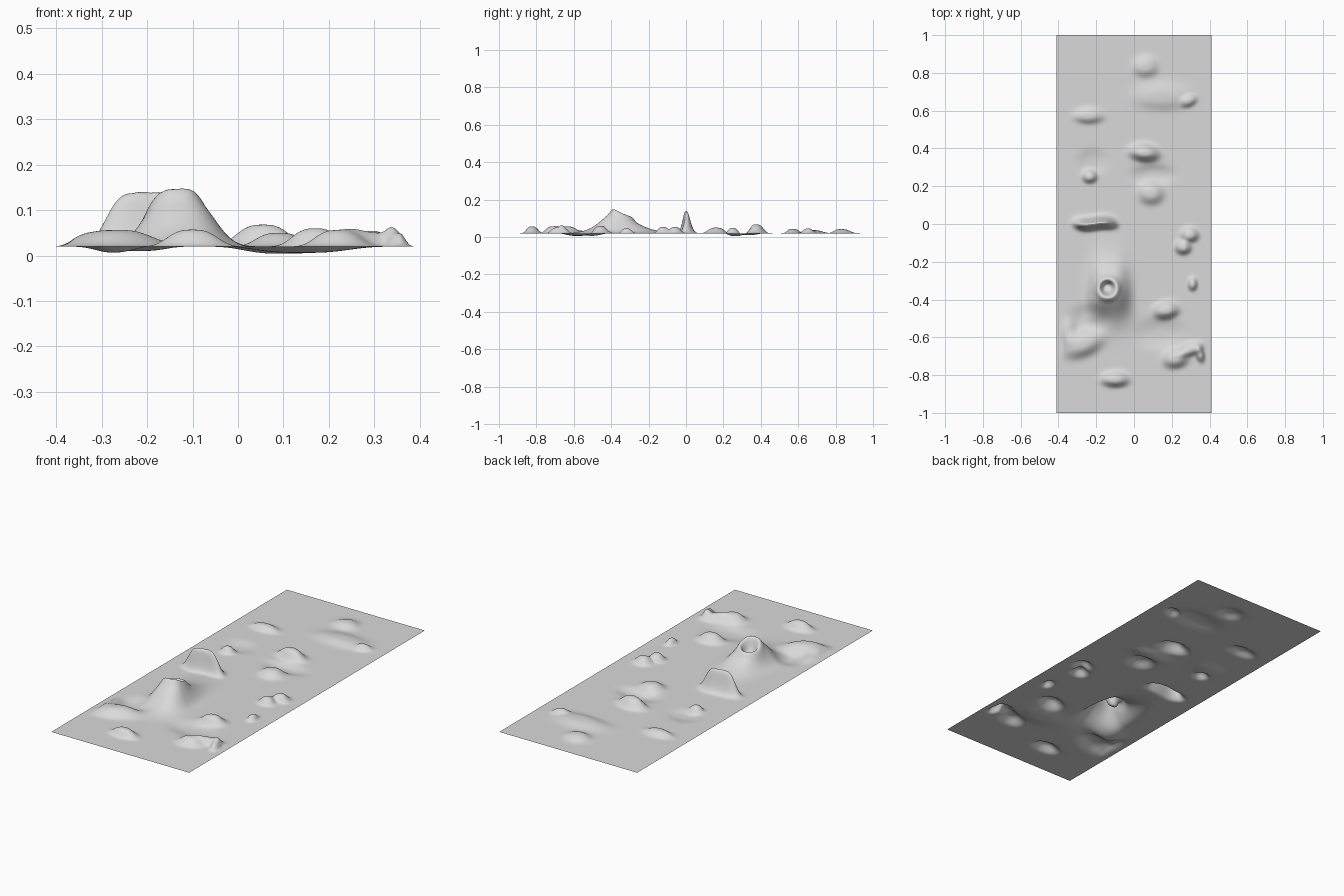
import bpy, math

HALF_X, HALF_Y, BASE = 0.41, 1.0, 0.02
NX, NY = 150, 360

# Mounds and hollows: x, y, half width, half depth, height, turn in degrees
BUMPS = [
    (0.06, 0.83, 0.06, 0.055, 0.022, 0),
    (0.15, 0.67, 0.14, 0.07, 0.017, 0),
    (0.29, 0.65, 0.04, 0.03, 0.020, 25),
    (-0.24, 0.57, 0.07, 0.04, 0.024, 0),
    (0.055, 0.375, 0.07, 0.045, 0.048, -5),
    (0.09, 0.16, 0.06, 0.06, 0.030, 0),
    (-0.235, 0.25, 0.035, 0.035, 0.030, 0),
    (0.295, -0.06, 0.042, 0.038, 0.034, 0),
    (0.26, -0.125, 0.038, 0.038, 0.034, 0),
    (0.31, -0.32, 0.022, 0.035, 0.026, 0),
    (0.17, -0.46, 0.06, 0.045, 0.040, 10),
    (-0.27, -0.64, 0.10, 0.065, 0.036, 22),
    (-0.35, -0.58, 0.04, 0.07, 0.014, 0),
    (-0.10, -0.825, 0.065, 0.04, 0.037, 0),
    (0.22, -0.715, 0.06, 0.05, 0.036, 10),
    (0.30, -0.665, 0.06, 0.035, 0.030, 20),
    (0.35, -0.69, 0.022, 0.045, 0.030, 15),
    (0.10, 0.26, 0.10, 0.05, -0.016, 0),
    (0.14, -0.58, 0.12, 0.07, -0.014, 0),
    (-0.23, -0.50, 0.09, 0.07, -0.018, 0),
    (-0.22, 0.33, 0.07, 0.06, -0.010, 0),
]


def mound(x, y, cx, cy, rx, ry, h, turn):
    a = math.radians(turn)
    dx, dy = x - cx, y - cy
    u = (dx * math.cos(a) + dy * math.sin(a)) / rx
    v = (dy * math.cos(a) - dx * math.sin(a)) / ry
    if h > 0 and v < 0:
        v *= 1.2                       # front slopes are steeper
    return h * math.exp(-(u * u + v * v) ** 1.5)


def volcano(x, y):
    dx, dy = x + 0.13, y + 0.385
    n = dy / (0.15 if dy > 0 else 0.105)
    width = 0.092 - 0.1 * min(0, dy)
    h = 0.112 * math.exp(-(abs(dx) / width) ** 3) * math.exp(-abs(n) ** 1.7)
    r = math.hypot(x + 0.14, y + 0.34)
    h += 0.016 * math.exp(-((r - 0.052) / 0.018) ** 2)      # raised rim
    return h - 0.05 * math.exp(-(r / 0.034) ** 4)           # crater


def fin(x, y):
    dx, dy = x + 0.205, y - 0.005 * math.sin(30 * x)
    along = math.exp(-(abs(dx) / 0.095) ** 4)
    across = math.exp(-(abs(dy) / (0.026 if dy > 0 else 0.02)) ** 1.8)
    return 0.12 * along * across


def height(x, y):
    h = sum(mound(x, y, *b) for b in BUMPS) + volcano(x, y) + fin(x, y)
    edge = min(1, (HALF_X - abs(x)) / 0.05, (HALF_Y - abs(y)) / 0.05)
    return max(0.0, BASE + h * edge)


# Terrain sheet: one regular grid lifted by the height rule
verts = []
for j in range(NY + 1):
    y = -HALF_Y + 2 * HALF_Y * j / NY
    for i in range(NX + 1):
        x = -HALF_X + 2 * HALF_X * i / NX
        verts.append((x, y, height(x, y)))
row = NX + 1
faces = [(j * row + i, j * row + i + 1, (j + 1) * row + i + 1, (j + 1) * row + i)
         for j in range(NY) for i in range(NX)]

mesh = bpy.data.meshes.new("terrain_sheet")
mesh.from_pydata(verts, [], faces)
mesh.update()
mesh.polygons.foreach_set("use_smooth", [True] * len(faces))

grey = bpy.data.materials.new("light grey")
grey.diffuse_color = (0.7, 0.7, 0.7, 1)
mesh.materials.append(grey)

terrain = bpy.data.objects.new("terrain_sheet", mesh)
bpy.context.collection.objects.link(terrain)
